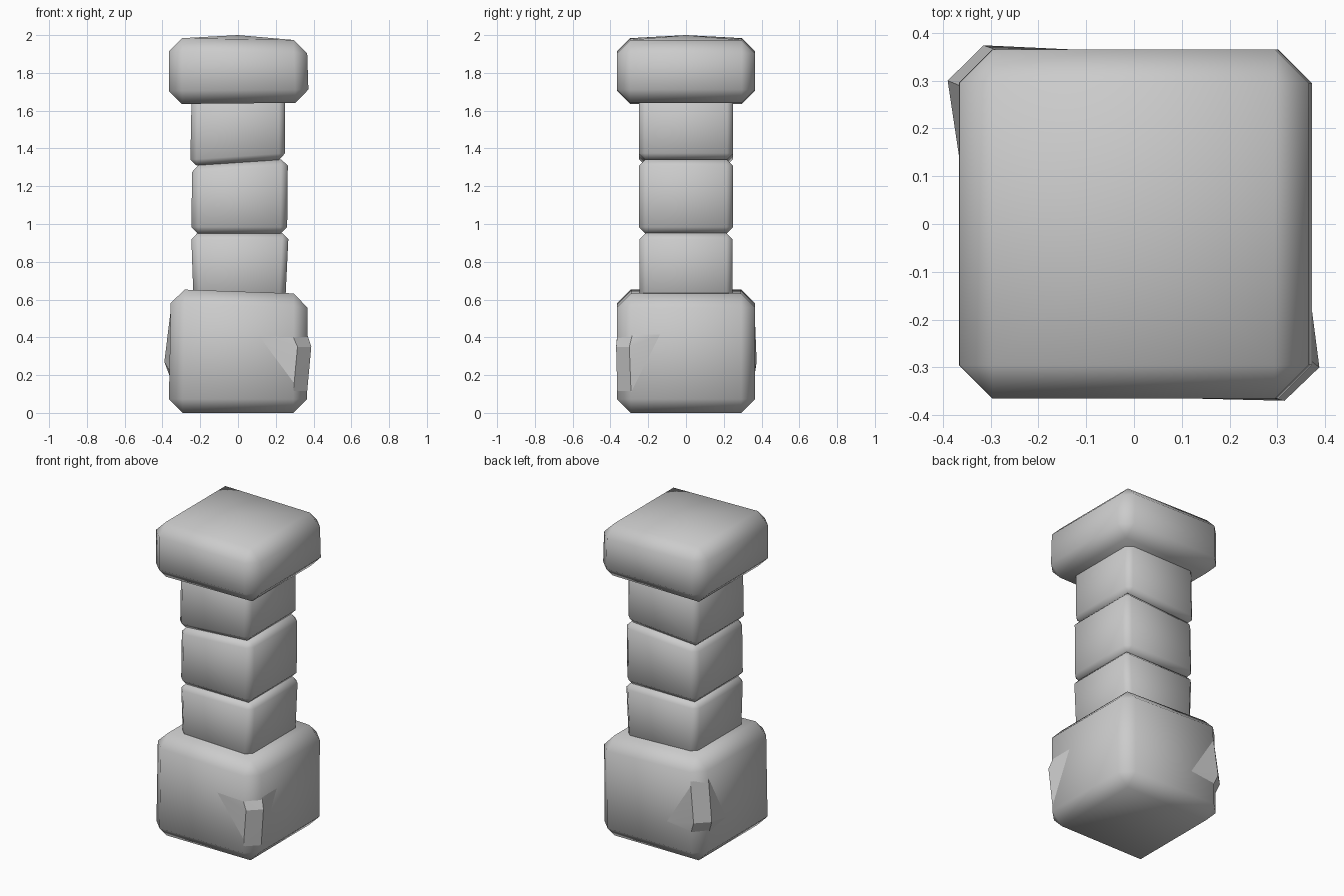
import bpy, bmesh, math

if "Cube" in bpy.data.objects:
    bpy.data.objects.remove(bpy.data.objects["Cube"])


def finish(bm, name, angle):
    bmesh.ops.recalc_face_normals(bm, faces=bm.faces[:])
    me = bpy.data.meshes.new(name)
    bm.to_mesh(me)
    bm.free()
    ob = bpy.data.objects.new(name, me)
    bpy.context.collection.objects.link(ob)
    bpy.ops.object.select_all(action='DESELECT')
    ob.select_set(True)
    bpy.context.view_layer.objects.active = ob
    bpy.ops.object.shade_smooth_by_angle(angle=math.radians(angle))
    return ob


def block(name, bottom, top, depth, bevel, dome=0):
    """Chamfered stone; bottom/top = (x left, z left, x right, z right)."""
    bm = bmesh.new()
    bmesh.ops.create_cube(bm, size=2)
    for v in bm.verts:
        xl, zl, xr, zr = top if v.co.z > 0 else bottom
        x, z = (xr, zr) if v.co.x > 0 else (xl, zl)
        v.co = (x, depth * v.co.y, z)
    bmesh.ops.bevel(bm, geom=bm.edges[:], offset=bevel, segments=1,
                    profile=0.5, affect='EDGES')
    if dome:
        bm.normal_update()
        face = max(bm.faces, key=lambda f: f.calc_center_median().z)
        centre = bmesh.ops.poke(bm, faces=[face])['verts'][0]
        centre.co.z = dome
    return finish(bm, name, 62)


def bulge(name, points):
    """Worn ridge on a corner of the base."""
    bm = bmesh.new()
    for p in points:
        bm.verts.new(p)
    res = bmesh.ops.convex_hull(bm, input=bm.verts[:])
    loose = [v for v in bm.verts if not v.link_faces]
    bmesh.ops.delete(bm, geom=loose, context='VERTS')
    return finish(bm, name, 25)


# Base and domed cap
block("base", (-0.367, 0, 0.365, 0), (-0.355, 0.655, 0.368, 0.63), 0.365, 0.073)
block("cap", (-0.367, 1.635, 0.375, 1.642), (-0.365, 1.985, 0.364, 1.973),
      0.365, 0.07, dome=2.0)

# Shaft of three slightly skewed stones
block("shaft_lower", (-0.235, 0.58, 0.25, 0.58), (-0.248, 0.952, 0.268, 0.952), 0.247, 0.033)
block("shaft_middle", (-0.248, 0.948, 0.26, 0.948), (-0.242, 1.312, 0.264, 1.345), 0.25, 0.036)
block("shaft_upper", (-0.253, 1.308, 0.25, 1.342), (-0.245, 1.70, 0.25, 1.70), 0.25, 0.033)

# Ledge on the front right corner, facing up
bulge("front_ridge", [
    (0.388, -0.3, 0.35), (0.315, -0.37, 0.35),
    (0.362, -0.28, 0.43), (0.28, -0.362, 0.43),
    (0.03, -0.363, 0.43), (0.362, -0.1, 0.43),
    (0.363, -0.29, 0.08), (0.29, -0.363, 0.08)])

# Overhang on the back left corner, facing down
bulge("back_ridge", [
    (-0.39, 0.3, 0.27), (-0.315, 0.374, 0.27),
    (-0.36, 0.285, 0.19), (-0.285, 0.362, 0.19),
    (-0.08, 0.363, 0.22), (-0.36, 0.1, 0.22),
    (-0.353, 0.285, 0.57), (-0.28, 0.362, 0.57)])
